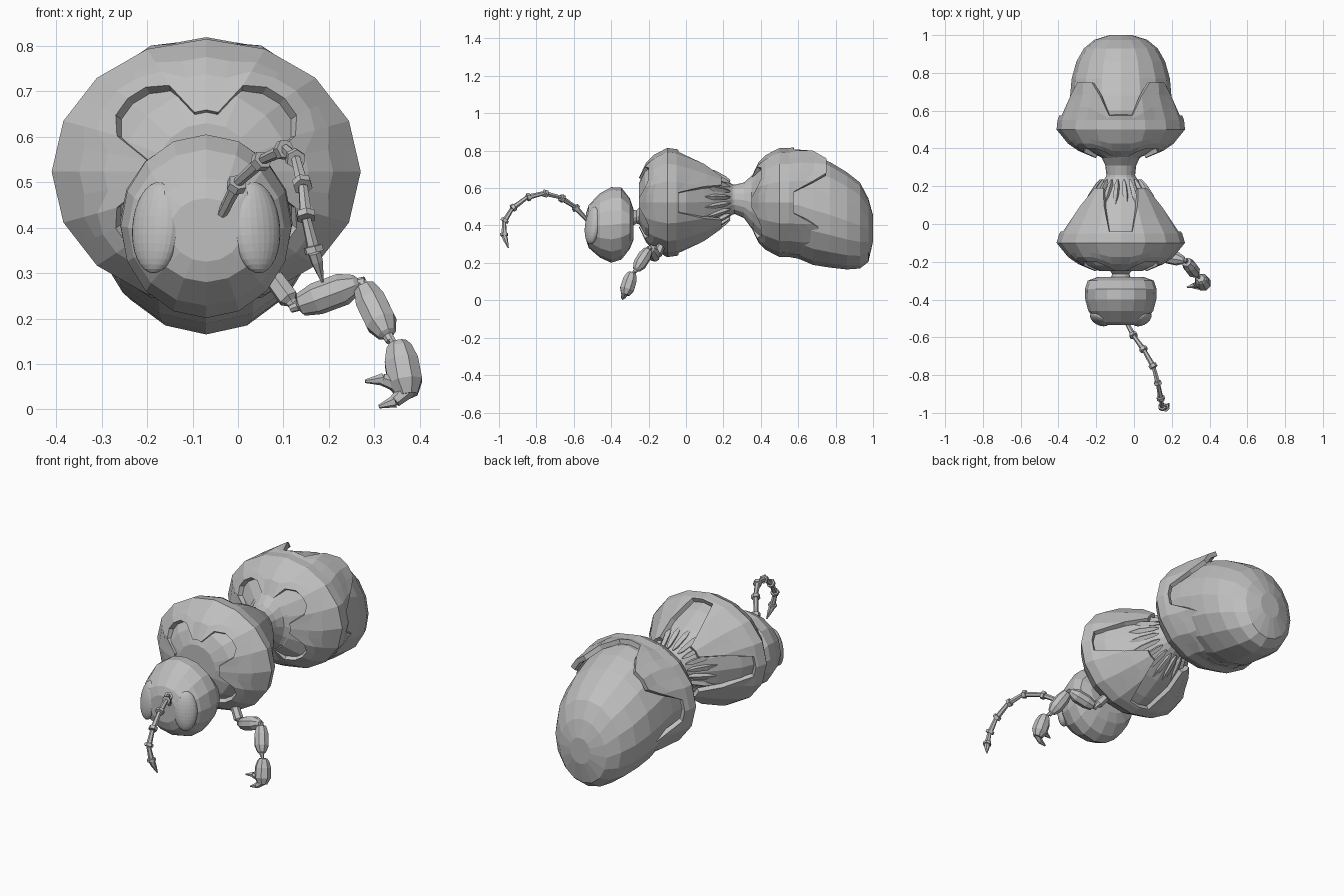
import bpy, bmesh, math
from mathutils import Vector

if "Cube" in bpy.data.objects:
    bpy.data.objects.remove(bpy.data.objects["Cube"])

CX = -0.07  # body axis in x

mat = bpy.data.materials.new("plain grey")
mat.diffuse_color = (0.52, 0.52, 0.52, 1)
mat.use_nodes = True
mat.node_tree.nodes["Principled BSDF"].inputs["Base Color"].default_value = mat.diffuse_color


def finish(bm, name):
    bmesh.ops.recalc_face_normals(bm, faces=bm.faces)
    me = bpy.data.meshes.new(name)
    bm.to_mesh(me)
    bm.free()
    me.materials.append(mat)
    ob = bpy.data.objects.new(name, me)
    bpy.context.collection.objects.link(ob)
    return ob


def skin(bm, rings, caps=True):
    n = len(rings[0])
    vs = [[bm.verts.new(p) for p in r] for r in rings]
    for a, b in zip(vs, vs[1:]):
        for i in range(n):
            j = (i + 1) % n
            bm.faces.new((a[i], a[j], b[j], b[i]))
    if caps:
        bm.faces.new(vs[0])
        bm.faces.new(vs[-1])


def body(name, rows, n=16):
    """Loft of ellipses along y; rows are (y, z centre, x radius, z radius)."""
    bm = bmesh.new()
    skin(bm, [[(CX + rx * math.sin(2 * math.pi * i / n), y,
                cz + rz * math.cos(2 * math.pi * i / n)) for i in range(n)]
              for y, cz, rx, rz in rows])
    return finish(bm, name)


def limb(bm, a, b, prof, n=8):
    """Turned piece from a to b; prof is (fraction, radius)."""
    a, b = Vector(a), Vector(b)
    d = b - a
    u = d.cross(Vector((0.3, 1, 0.2))).normalized()
    v = d.normalized().cross(u)
    skin(bm, [[a + d * t + (u * math.cos(2 * math.pi * i / n)
                            + v * math.sin(2 * math.pi * i / n)) * r
               for i in range(n)] for t, r in prof])


def sample(prof, t):
    for (t0, x0, z0), (t1, x1, z1) in zip(prof, prof[1:]):
        if t <= t1:
            k = (t - t0) / (t1 - t0)
            return x0 + (x1 - x0) * k, z0 + (z1 - z0) * k
    return prof[-1][1:]


def shell(name, y0, rear, notch, prong):
    """Armour plate with scalloped front and four rear prongs."""
    prof = [(-0.16, .10, .10), (-0.135, .19, .19), (-0.08, .275, .25),
            (0, .34, .292)] + rear
    n = 32
    rings = []
    for row in range(9):
        ring = []
        for i in range(n):
            th = 2 * math.pi * i / n
            f = min(1, max(0, (abs(math.sin(2 * th)) - .5) / .35))
            front = -0.15 + 0.05 * f
            end = notch + (prong - notch) * f
            t = (front * (1 - row / 4) if row <= 4
                 else .05 * (row - 4) if row == 5
                 else .05 + (end - .05) * (row - 5) / 3)
            rx, rz = sample(prof, t)
            flat = math.cos(math.pi / 16) if i % 2 else 1
            ring.append((CX + rx * flat * math.sin(th), y0 + t,
                         .523 + rz * flat * math.cos(th)))
        rings.append(ring)
    bm = bmesh.new()
    skin(bm, rings, caps=False)
    ob = finish(bm, name)
    m = ob.modifiers.new("thickness", 'SOLIDIFY')
    m.thickness = 0.025
    m.offset = -1
    return ob


# Head and neck
body("head", [(-.535, .395, .08, .07), (-.52, .395, .125, .115),
              (-.46, .40, .172, .172), (-.40, .403, .188, .202),
              (-.345, .41, .19, .192), (-.30, .41, .175, .135),
              (-.28, .405, .12, .08)])
body("neck", [(-.30, .44, .06, .05), (-.265, .445, .045, .035),
              (-.23, .46, .07, .06)], 12)

# Eyes
for side, name in ((-1, "left_eye"), (1, "right_eye")):
    bpy.ops.mesh.primitive_uv_sphere_add(segments=24, ring_count=16, radius=1,
                                         location=(CX + side * .11, -.5, .40))
    eye = bpy.context.object
    eye.name = name
    eye.scale = (.057, .034, .101)
    eye.rotation_euler = (math.radians(-8), 0, math.radians(side * 28))
    eye.data.materials.append(mat)

# Thorax, waist and abdomen cores
body("thorax", [(-.25, .52, .11, .11), (-.22, .52, .185, .18),
                (-.15, .523, .265, .235), (-.08, .523, .30, .262),
                (0, .523, .268, .238), (.1, .525, .198, .188),
                (.19, .53, .13, .125), (.25, .54, .078, .08)])
body("waist", [(.22, .535, .088, .09), (.26, .54, .076, .078),
               (.31, .535, .082, .095), (.35, .525, .10, .14),
               (.39, .52, .17, .175)])
body("abdomen", [(.36, .52, .12, .15), (.42, .515, .23, .22),
                 (.5, .51, .275, .27), (.6, .51, .272, .287),
                 (.68, .483, .268, .294), (.77, .457, .26, .282),
                 (.86, .425, .235, .26), (.93, .40, .195, .23),
                 (.975, .375, .14, .17), (1.0, .385, .06, .07)])

# Armour shells
shell("thorax_shell", -.1, [(.05, .325, .285), (.1, .29, .265),
                            (.2, .23, .222), (.32, .15, .155)], .06, .29)
shell("abdomen_shell", .5, [(.05, .335, .29), (.1, .315, .302),
                            (.18, .288, .30), (.28, .28, .285)], .075, .25)

# Ribs converging on the waist
bm = bmesh.new()
for i in range(20):
    th = 2 * math.pi * (i + .5) / 20
    s, c = math.sin(th), math.cos(th)
    limb(bm, (CX + .19 * s, .10, .525 + .18 * c),
         (CX + .105 * s, .235, .535 + .105 * c),
         [(0, .004), (.35, .017), (.8, .014), (1, .005)], 4)
finish(bm, "waist_ribs")

# Antenna, knobbed segments
path = [(-.035, -.53, .43), (0, -.595, .50), (.055, -.67, .55),
        (.105, -.76, .573), (.128, -.85, .55), (.143, -.93, .49),
        (.15, -.973, .42), (.168, -.972, .345), (.186, -.95, .28)]
bm = bmesh.new()
for k, (a, b) in enumerate(zip(path, path[1:])):
    if k < len(path) - 2:
        limb(bm, a, b, [(0, .011), (.8, .014), (.82, .022), (1, .022)], 6)
    else:
        limb(bm, a, b, [(0, .015), (.3, .014), (1, .003)], 6)
finish(bm, "antenna")

# Front leg
bm = bmesh.new()
barrel = [(0, .010), (.1, .012), (.14, .026), (.35, .036), (.7, .036),
          (.88, .022), (.92, .012), (1, .010)]
limb(bm, (.07, -.13, .30), (.125, -.16, .225),
     [(0, .022), (.75, .024), (.85, .013), (1, .010)], 6)
limb(bm, (.115, -.16, .222), (.28, -.195, .283), barrel)
limb(bm, (.27, -.19, .285), (.335, -.275, .15), barrel)
limb(bm, (.332, -.27, .165), (.352, -.292, .13), [(0, .008), (1, .008)], 6)
limb(bm, (.352, -.288, .148), (.373, -.325, .03),
     [(0, .02), (.1, .03), (.35, .04), (.75, .041), (1, .024)])
finish(bm, "front_leg")

# Claws
bm = bmesh.new()
for pts in (((.365, -.318, .05), (.318, -.325, .066), (.28, -.335, .062)),
            ((.375, -.325, .045), (.345, -.335, .018), (.31, -.338, .006))):
    limb(bm, pts[0], pts[1], [(0, .020), (1, .014)], 6)
    limb(bm, pts[1], pts[2], [(0, .014), (1, .004)], 6)
finish(bm, "claws")
